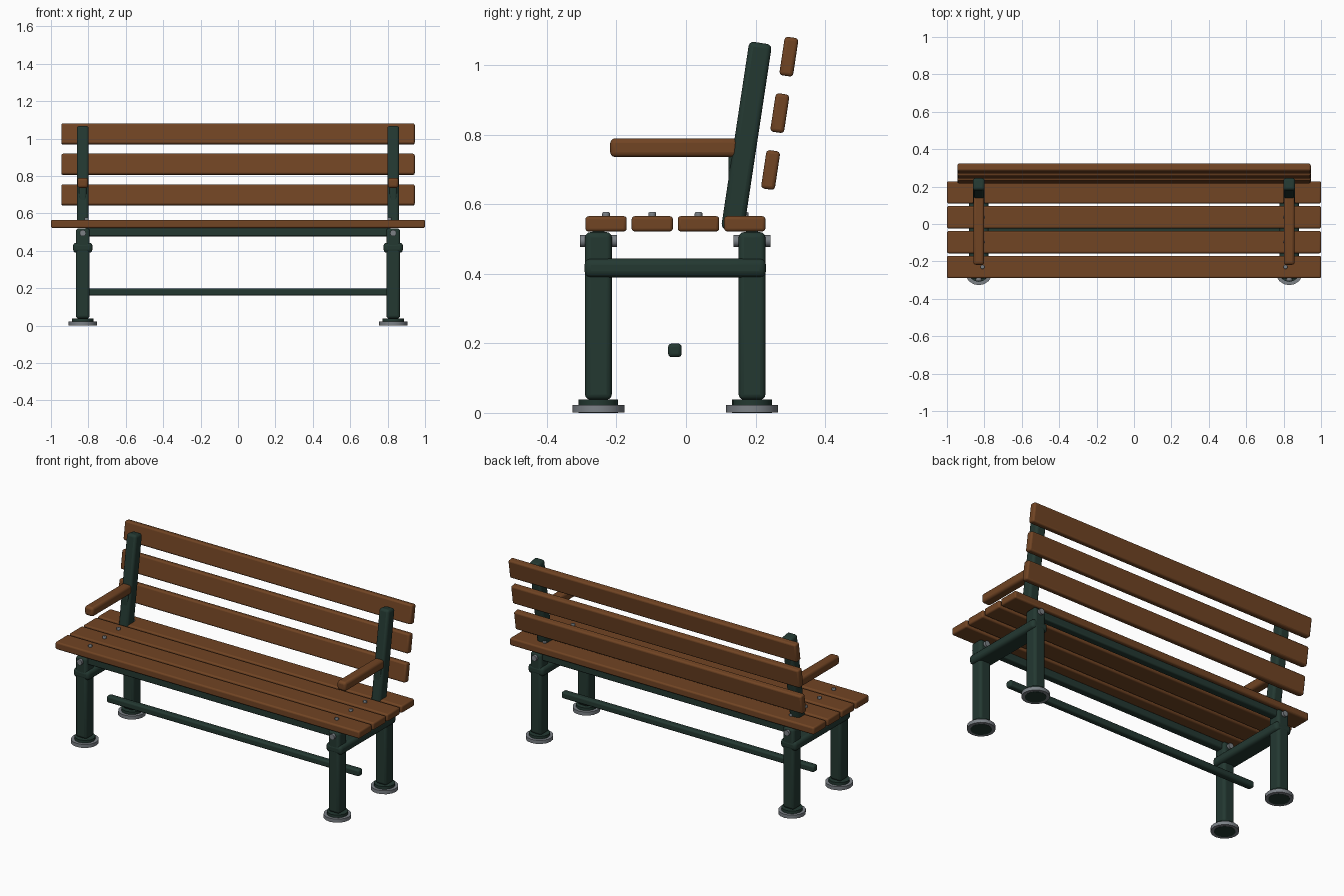
import bpy, math

if "Cube" in bpy.data.objects:
    bpy.data.objects.remove(bpy.data.objects["Cube"])


def mat(name, rgb):
    m = bpy.data.materials.new(name)
    m.diffuse_color = (*rgb, 1)
    m.use_nodes = True
    m.node_tree.nodes["Principled BSDF"].inputs["Base Color"].default_value = m.diffuse_color
    return m


WOOD = mat("brown wood", (0.165, 0.058, 0.017))
GREEN = mat("dark green paint", (0.017, 0.040, 0.031))
STEEL = mat("grey steel", (0.20, 0.22, 0.24))
TILT = math.radians(8.6)


def finish(o, name, material, bevel=0.0, segs=3):
    o.name = name
    o.data.materials.append(material)
    if bevel:
        b = o.modifiers.new("bevel", 'BEVEL')
        b.width, b.segments = bevel, segs
        b.limit_method = 'ANGLE'
        b.angle_limit = math.radians(40)
    bpy.ops.object.shade_smooth_by_angle(angle=math.radians(35))
    return o


def box(name, loc, size, material, bevel=0.01, tilt=0.0):
    bpy.ops.mesh.primitive_cube_add(size=1, location=loc)
    o = bpy.context.object
    o.scale = size
    bpy.ops.object.transform_apply(location=False, rotation=False, scale=True)
    o.rotation_euler.x = -tilt
    return finish(o, name, material, bevel)


def rod(name, loc, r, depth, material, sides=16, along_y=False, bevel=0.0):
    rot = (math.pi / 2, 0, 0) if along_y else (0, 0, 0)
    bpy.ops.mesh.primitive_cylinder_add(vertices=sides, radius=r, depth=depth,
                                        location=loc, rotation=rot)
    return finish(bpy.context.object, name, material, bevel, 2)


SEAT_Y = [-0.23, -0.097, 0.036, 0.169]
LEGS_Y = {"front": -0.252, "back": 0.190}

# seat slats
for i, y in enumerate(SEAT_Y):
    box(f"seat_slat_{i + 1}", (0, y, 0.544), (2.0, 0.119, 0.044), WOOD, 0.009)

# back slats
for i, (y, z) in enumerate([(0.2435, 0.699), (0.2700, 0.8625), (0.2960, 1.025)]):
    box(f"back_slat_{i + 1}", (0, y, z), (1.89, 0.04, 0.112), WOOD, 0.010, TILT)

# long rails under the seat and low stretcher
for n, y in LEGS_Y.items():
    box(f"{n}_seat_rail", (0, y, 0.50), (1.64, 0.045, 0.044), GREEN, 0.008)
box("stretcher", (0, -0.032, 0.18), (1.66, 0.039, 0.039), GREEN, 0.010)

for side, s in (("left", -1), ("right", 1)):
    x = 0.83 * s
    # legs with feet and through bolts
    for n, y in LEGS_Y.items():
        box(f"{n}_leg_{side}", (x, y, 0.279), (0.074, 0.077, 0.482), GREEN, 0.015)
        rod(f"{n}_foot_pad_{side}", (x, y, 0.0115), 0.075, 0.021, STEEL)
        rod(f"{n}_foot_collar_{side}", (x, y, 0.019), 0.057, 0.038, GREEN)
        rod(f"{n}_leg_bolt_{side}", (x, y, 0.495), 0.017, 0.106, STEEL, 12, True)
    # side rail joining the legs
    box(f"side_rail_{side}", (x, -0.031, 0.417), (0.104, 0.522, 0.054), GREEN, 0.018)
    # leaning back post
    box(f"back_post_{side}", (x, 0.174, 0.795), (0.064, 0.066, 0.545), GREEN, 0.014, TILT)
    # armrest and its bracket
    box(f"armrest_{side}", (x, -0.034, 0.763), (0.058, 0.368, 0.054), WOOD, 0.014)
    box(f"armrest_bracket_{side}", (x, 0.142, 0.695), (0.04, 0.04, 0.10), GREEN, 0.01)
    # domed seat bolts
    for i, y in enumerate(SEAT_Y):
        rod(f"seat_bolt_{side}_{i + 1}", (0.81 * s, y, 0.570), 0.011, 0.016,
            STEEL, 12, False, 0.004)
